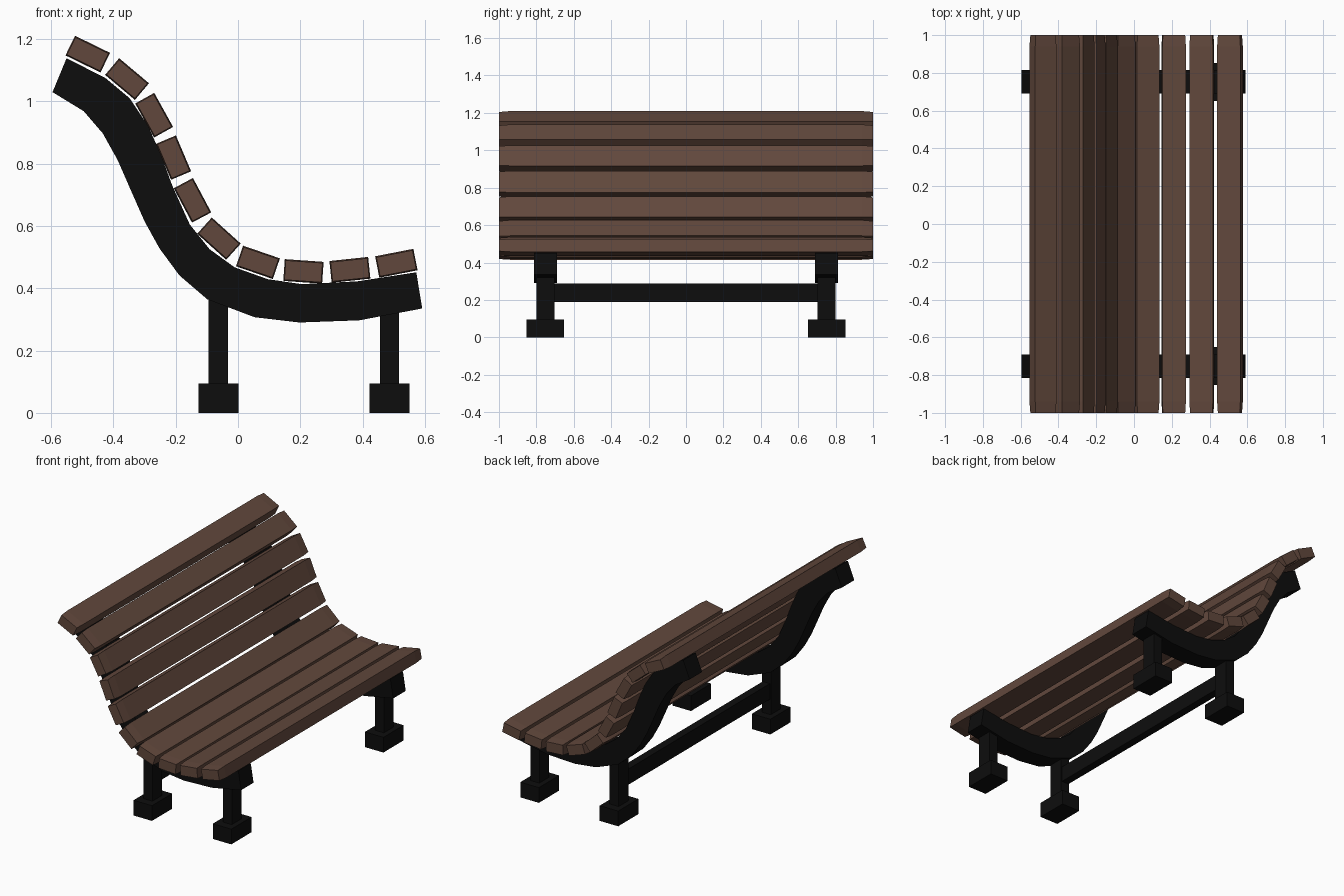
import bpy, math
from mathutils import Matrix, Vector

if "Cube" in bpy.data.objects:
    bpy.data.objects.remove(bpy.data.objects["Cube"])


def material(name, color):
    m = bpy.data.materials.new(name)
    m.diffuse_color = (*color, 1)
    m.use_nodes = True
    m.node_tree.nodes["Principled BSDF"].inputs["Base Color"].default_value = m.diffuse_color
    return m


WOOD = material("brown_wood", (0.12, 0.064, 0.045))
IRON = material("black_iron", (0.004, 0.004, 0.004))


def add_mesh(name, verts, faces, mat):
    me = bpy.data.meshes.new(name)
    me.from_pydata(verts, [], faces)
    me.materials.append(mat)
    ob = bpy.data.objects.new(name, me)
    bpy.context.collection.objects.link(ob)
    return ob


def loft(name, sections, mat):
    """Skin a row of four-cornered sections and cap both ends."""
    verts = [v for s in sections for v in s]
    faces = [(0, 1, 2, 3)]
    for i in range(0, len(verts) - 4, 4):
        for k in range(4):
            n = (k + 1) % 4
            faces.append((i + k, i + 4 + k, i + 4 + n, i + n))
    e = len(verts) - 4
    faces.append((e + 3, e + 2, e + 1, e))
    return add_mesh(name, verts, faces, mat)


def box(name, x0, x1, y0, y1, z0, z1, mat):
    return loft(name, [[(x, y0, z0), (x, y1, z0), (x, y1, z1), (x, y0, z1)]
                       for x in (x0, x1)], mat)


# Slats: centre x, centre z, tilt in degrees, following the seat and back
SLATS = [(-.482, 1.151, 26), (-.356, 1.071, 40), (-.269, .955, 61),
         (-.207, .819, 67), (-.146, .682, 62), (-.061, .559, 42),
         (.064, .483, 19), (.210, .454, 4), (.359, .459, -6), (.508, .480, -11)]
for i, (cx, cz, tilt) in enumerate(SLATS):
    rot = Matrix.Rotation(math.radians(tilt), 3, 'Y')
    sections = []
    # ends are slightly slimmer than the middle
    for y, w, h in ((-1, .059, .031), (-.94, .0625, .035),
                    (.94, .0625, .035), (1, .059, .031)):
        sections.append([rot @ Vector((a * w, 0, b * h)) + Vector((cx, y, cz))
                         for a, b in ((-1, -1), (-1, 1), (1, 1), (1, -1))])
    loft(f"slat_{i + 1}", sections, WOOD)

# Curved side rails: upper and lower edge of the profile
UPPER = [(-.55, 1.138), (-.425, 1.074), (-.348, 1.01), (-.29, .923), (-.252, .84),
         (-.21, .727), (-.155, .605), (-.091, .525), (-.011, .467), (.095, .429),
         (.204, .413), (.383, .422), (.572, .451)]
LOWER = [(-.595, 1.029), (-.495, .968), (-.434, .897), (-.386, .811), (-.345, .717),
         (-.30, .615), (-.252, .528), (-.188, .441), (-.098, .364), (.053, .307),
         (.197, .29), (.389, .297), (.591, .335)]
for side, c in (("near", -.752), ("far", .752)):
    y0, y1 = c - .062, c + .062
    loft(f"{side}_rail",
         [[(lx, y0, lz), (lx, y1, lz), (ux, y1, uz), (ux, y0, uz)]
          for (ux, uz), (lx, lz) in zip(UPPER, LOWER)], IRON)
    # Legs with block feet
    for end, x, top in (("back", -.063, .40), ("seat", .486, .36)):
        box(f"{side}_{end}_leg", x - .031, x + .031, c - .048, c + .048, .09, top, IRON)
        box(f"{side}_{end}_foot", x - .064, x + .064, c - .1, c + .1, 0, .095, IRON)

# Cross bar between the back legs
box("cross_bar", -.088, -.038, -.72, .72, .19, .288, IRON)
